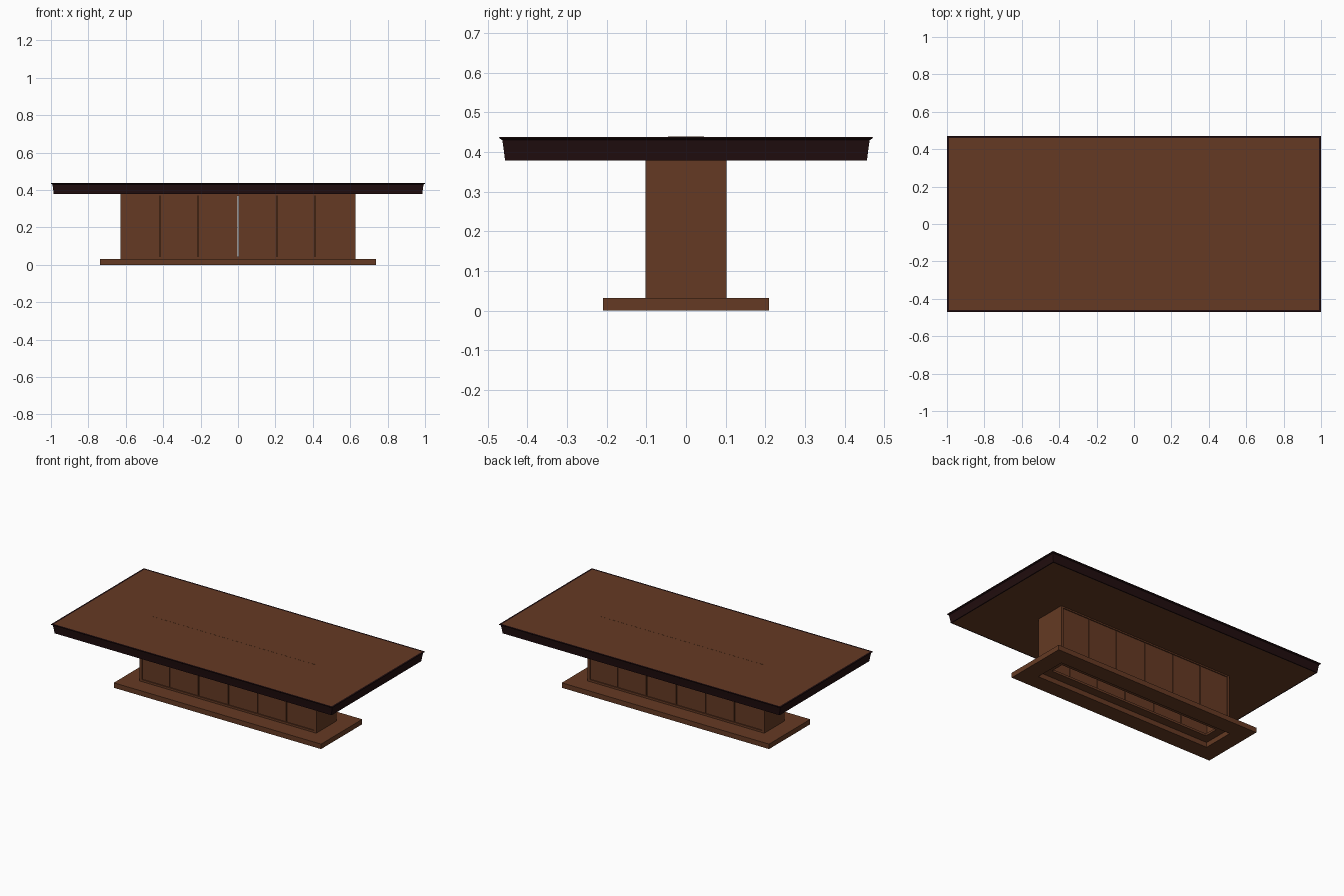
import bpy, bmesh

if "Cube" in bpy.data.objects:
    bpy.data.objects.remove(bpy.data.objects["Cube"])


def material(name, rgb):
    m = bpy.data.materials.new(name)
    m.diffuse_color = (*rgb, 1.0)
    m.use_nodes = True
    m.node_tree.nodes["Principled BSDF"].inputs["Base Color"].default_value = m.diffuse_color
    return m


wood = material("walnut_brown", (0.130, 0.042, 0.017))
dark = material("dark_edge", (0.0150, 0.0042, 0.0046))


def finish(name, bm, mats):
    bmesh.ops.recalc_face_normals(bm, faces=bm.faces)
    me = bpy.data.meshes.new(name)
    bm.to_mesh(me)
    bm.free()
    for m in mats:
        me.materials.append(m)
    ob = bpy.data.objects.new(name, me)
    bpy.context.collection.objects.link(ob)
    return ob


def ring(bm, hx, hy, z):
    return [bm.verts.new((sx * hx, sy * hy, z))
            for sx, sy in ((-1, -1), (1, -1), (1, 1), (-1, 1))]


def bridge(bm, a, b, mat=0):
    for i in range(4):
        j = (i + 1) % 4
        bm.faces.new((a[i], a[j], b[j], b[i])).material_index = mat


def box(name, x0, x1, y0, y1, z0, z1):
    bm = bmesh.new()
    rings = []
    for z in (z0, z1):
        rings.append([bm.verts.new((x, y, z)) for x, y in
                      ((x0, y0), (x1, y0), (x1, y1), (x0, y1))])
    bridge(bm, *rings)
    for r in rings:
        bm.faces.new(r)
    return finish(name, bm, [wood])


def frame(name, hx, hy, ix, iy, z0, z1):
    """Flat rectangular plate with a rectangular opening."""
    bm = bmesh.new()
    rs = [ring(bm, hx, hy, z0), ring(bm, hx, hy, z1),
          ring(bm, ix, iy, z1), ring(bm, ix, iy, z0)]
    for i in range(4):
        bridge(bm, rs[i], rs[(i + 1) % 4])
    return finish(name, bm, [wood])


# table top: moulded dark edge lofted round a brown board
# (inset from the outer edge, height)
profile = [(0.022, 0.378), (0.015, 0.378), (0.012, 0.402), (0.008, 0.430),
           (0.001, 0.434), (0.0, 0.438), (0.012, 0.438)]
bm = bmesh.new()
rings = [ring(bm, 1.0 - o, 0.471 - o, z) for o, z in profile]
for a, b in zip(rings, rings[1:]):
    bridge(bm, a, b, 1)
bm.faces.new(rings[0])
bm.faces.new(rings[-1])
finish("table_top", bm, [wood, dark])

# flush centre strip in the top
box("top_centre_strip", -0.575, 0.575, -0.045, 0.045, 0.430, 0.4385)

# floor plate with opening under the pedestal
frame("base_plate", 0.737, 0.209, 0.628, 0.102, 0.0, 0.032)

# pedestal carcass: bottom and top rings, two end walls
frame("pedestal_bottom_rail", 0.628, 0.102, 0.575, 0.045, 0.031, 0.045)
frame("pedestal_top_rail", 0.628, 0.102, 0.575, 0.045, 0.369, 0.379)
for side, s in (("left", -1), ("right", 1)):
    xs = sorted((s * 0.612, s * 0.628))
    box("pedestal_end_" + side, *xs, -0.102, 0.102, 0.045, 0.369)

# door panels: six per long side with narrow gaps, back turned half round
joints = [-0.612, -0.418, -0.214, 0.0, 0.208, 0.412, 0.612]
for side, s in (("front", 1), ("back", -1)):
    for i in range(6):
        a, b = joints[i] + 0.0025, joints[i + 1] - 0.0025
        if i == 0:
            a = joints[0]
        if i == 5:
            b = joints[6]
        xs = sorted((s * a, s * b))
        ys = sorted((s * -0.096, s * -0.080))
        box(f"{side}_panel_{i + 1}", *xs, *ys, 0.045, 0.369)
